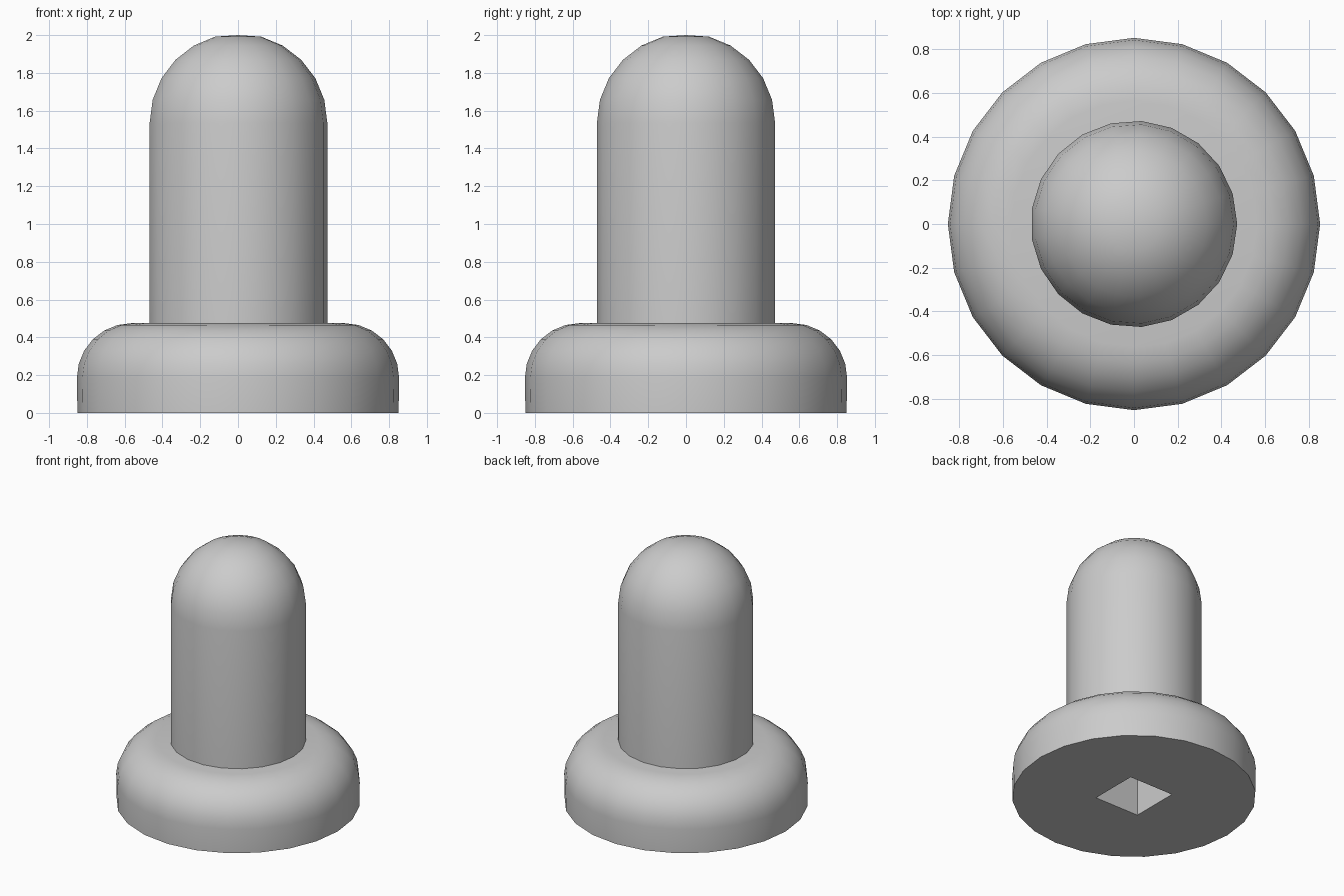
import bpy
import bmesh
from math import sin, cos, radians, tau

if "Cube" in bpy.data.objects:
    bpy.data.objects.remove(bpy.data.objects["Cube"])

grey = bpy.data.materials.new("plain grey")
grey.use_nodes = True
grey.diffuse_color = (0.6, 0.6, 0.6, 1)
grey.node_tree.nodes["Principled BSDF"].inputs["Base Color"].default_value = grey.diffuse_color


def arc(cr, cz, radius, first, last, step=15):
    """Profile points (radius, height) along a circular arc."""
    return [(cr + radius * cos(radians(a)), cz + radius * sin(radians(a)))
            for a in range(first, last + 1, step)]


def lathe(bm, profile, sides):
    """Revolve a profile from bottom to top; returns the rings."""
    rings = [[bm.verts.new((r * cos(tau * i / sides), r * sin(tau * i / sides), z))
              for i in range(sides)] for r, z in profile]
    for low, high in zip(rings, rings[1:]):
        for i in range(sides):
            j = (i + 1) % sides
            bm.faces.new((low[i], low[j], high[j], high[i]))
    return rings


def finish(bm, name):
    bmesh.ops.recalc_face_normals(bm, faces=bm.faces)
    mesh = bpy.data.meshes.new(name)
    bm.to_mesh(mesh)
    bm.free()
    mesh.materials.append(grey)
    obj = bpy.data.objects.new(name, mesh)
    bpy.context.collection.objects.link(obj)
    bpy.ops.object.select_all(action='DESELECT')
    obj.select_set(True)
    bpy.context.view_layer.objects.active = obj
    bpy.ops.object.shade_smooth_by_angle(angle=radians(40))


# Rounded base with a square socket underneath
bm = bmesh.new()
rings = lathe(bm, [(0.85, 0)] + arc(0.563, 0.185, 0.29, 0, 90), 24)
bm.faces.new(rings[-1])
half = 0.188
corners = [(-half, -half), (half, -half), (half, half), (-half, half)]
mouth = [bm.verts.new((x, y, 0)) for x, y in corners]
floor = [bm.verts.new((x, y, 0.42)) for x, y in corners]
for i in range(4):
    j = (i + 1) % 4
    bm.faces.new((mouth[i], mouth[j], floor[j], floor[i]))
bm.faces.new(floor)
rim = [bm.edges.get((loop[i - 1], loop[i]))
       for loop in (rings[0], mouth) for i in range(len(loop))]
bmesh.ops.triangle_fill(bm, edges=rim, use_beauty=True, normal=(0, 0, -1))
finish(bm, "base")

# Round-topped peg
bm = bmesh.new()
rings = lathe(bm, [(0.473, 0.45)] + arc(0, 1.535, 0.473, 0, 75), 21)
bm.faces.new(rings[0])
pole = bm.verts.new((0, 0, 2))
top = rings[-1]
for i in range(len(top)):
    bm.faces.new((top[i - 1], top[i], pole))
finish(bm, "peg")
